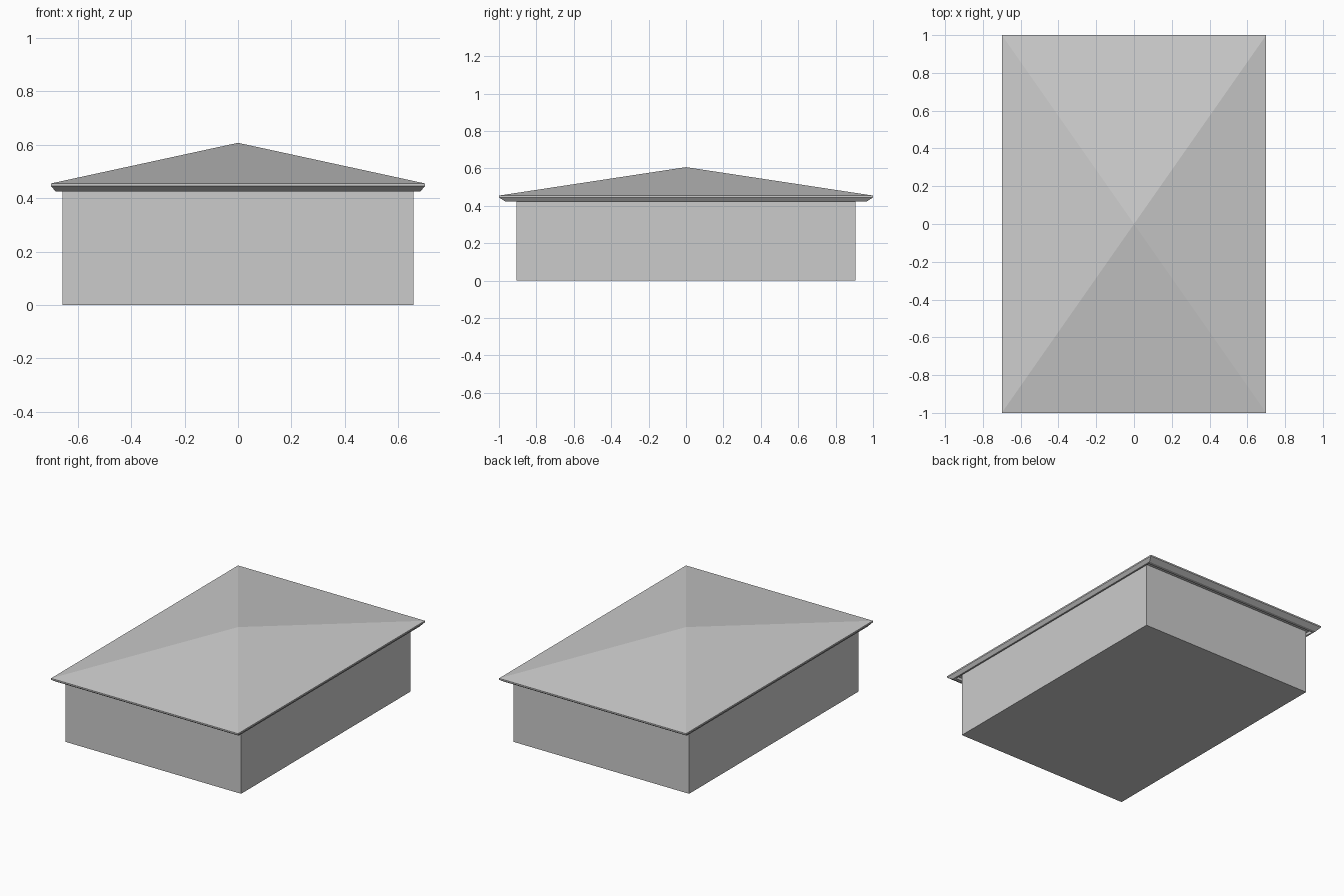
import bpy, bmesh

if "Cube" in bpy.data.objects:
    bpy.data.objects.remove(bpy.data.objects["Cube"])


def lofted(name, rings, close_start=False, close_end=False, apex=None):
    """Stack rectangular rings (half x, half y, z) and bridge them."""
    bm = bmesh.new()
    loops = []
    for hx, hy, z in rings:
        loops.append([bm.verts.new((sx * hx, sy * hy, z))
                      for sx, sy in ((-1, -1), (1, -1), (1, 1), (-1, 1))])
    for a, b in zip(loops, loops[1:]):
        for i in range(4):
            j = (i + 1) % 4
            bm.faces.new((a[i], a[j], b[j], b[i]))
    if close_start:
        bm.faces.new(loops[0][::-1])
    if close_end:
        bm.faces.new(loops[-1])
    if apex is not None:
        tip = bm.verts.new((0, 0, apex))
        for i in range(4):
            bm.faces.new((loops[-1][i], loops[-1][(i + 1) % 4], tip))
    bmesh.ops.recalc_face_normals(bm, faces=bm.faces)
    mesh = bpy.data.meshes.new(name)
    bm.to_mesh(mesh)
    bm.free()
    obj = bpy.data.objects.new(name, mesh)
    bpy.context.collection.objects.link(obj)
    return obj


# Plain rectangular walls and floor, reaching up to the soffit
lofted("walls", [(0.657, 0.905, 0), (0.657, 0.905, 0.442)],
       close_start=True, close_end=True)

# Hipped roof: recessed soffit, bevelled lip, thin fascia and pyramid top
lofted("roof", [(0.672, 0.945, 0.443), (0.672, 0.945, 0.424),
                (0.683, 0.967, 0.424), (0.70, 1.0, 0.445),
                (0.70, 1.0, 0.455)], close_start=True, apex=0.607)
